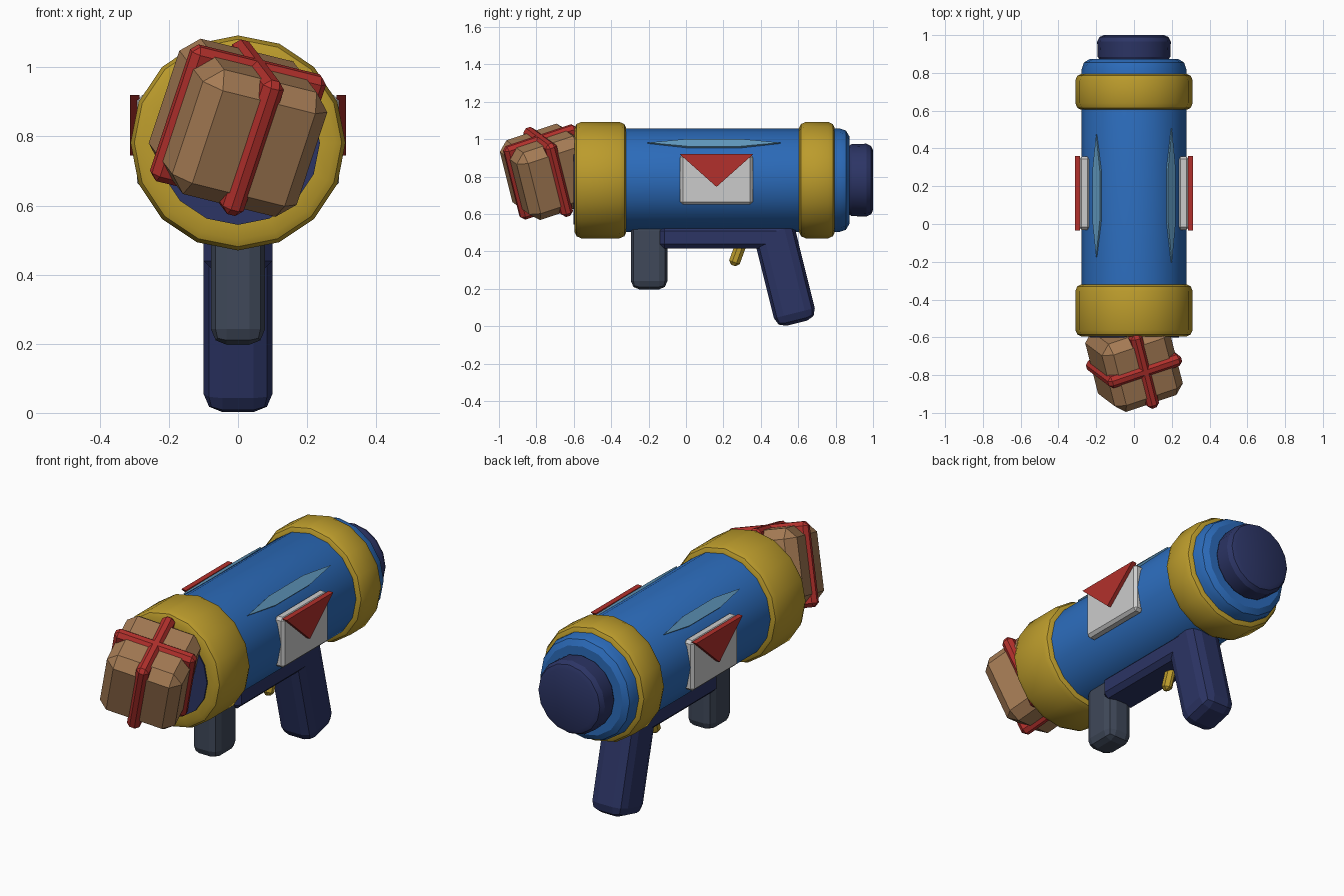
import bpy, bmesh, math
from mathutils import Matrix, Vector

if "Cube" in bpy.data.objects:
    bpy.data.objects.remove(bpy.data.objects["Cube"])

AXIS_Z = 0.781
SIDES = 16


def material(name, rgb):
    m = bpy.data.materials.new(name)
    m.diffuse_color = (*rgb, 1)
    m.use_nodes = True
    m.node_tree.nodes["Principled BSDF"].inputs["Base Color"].default_value = m.diffuse_color
    return m


BLUE = material("blue", (0.025, 0.15, 0.5))
GOLD = material("gold", (0.5, 0.33, 0.025))
NAVY = material("navy", (0.025, 0.035, 0.13))
SLATE = material("slate", (0.05, 0.065, 0.1))
RED = material("red", (0.45, 0.03, 0.025))
CARD = material("cardboard", (0.38, 0.2, 0.09))
SHINE = material("light_blue", (0.12, 0.32, 0.52))


def finish(name, bm, mat, smooth=True):
    bmesh.ops.recalc_face_normals(bm, faces=bm.faces)
    me = bpy.data.meshes.new(name)
    bm.to_mesh(me)
    bm.free()
    ob = bpy.data.objects.new(name, me)
    bpy.context.collection.objects.link(ob)
    if mat:
        me.materials.append(mat)
    if smooth:
        bpy.ops.object.select_all(action='DESELECT')
        bpy.context.view_layer.objects.active = ob
        ob.select_set(True)
        bpy.ops.object.shade_smooth_by_angle(angle=math.radians(28))
    return ob


def lathe(name, profile, mat, closed=False):
    """Spin (y, radius) points around the barrel axis."""
    bm = bmesh.new()
    vs = [bm.verts.new((0, y, AXIS_Z + r)) for y, r in profile]
    pairs = list(zip(vs, vs[1:] + vs[:1])) if closed else list(zip(vs, vs[1:]))
    edges = [bm.edges.new(p) for p in pairs]
    bmesh.ops.spin(bm, geom=vs + edges, cent=(0, 0, AXIS_Z), axis=(0, 1, 0),
                   angle=math.tau, steps=SIDES, use_duplicate=False)
    bmesh.ops.remove_doubles(bm, verts=bm.verts, dist=1e-4)
    return finish(name, bm, mat)


def block(name, size, mat, matrix, bevel=0.0, segments=1):
    """Bevelled box placed by a matrix."""
    bm = bmesh.new()
    bmesh.ops.create_cube(bm, size=1)
    bmesh.ops.scale(bm, vec=size, verts=bm.verts)
    if bevel:
        bmesh.ops.bevel(bm, geom=bm.edges[:], offset=bevel, segments=segments,
                        profile=0.5, affect='EDGES')
    bmesh.ops.transform(bm, matrix=matrix, verts=bm.verts)
    return finish(name, bm, mat, False)


def plate(name, outline, depth, mat, matrix):
    """Flat outline extruded along local z."""
    bm = bmesh.new()
    face = bm.faces.new([bm.verts.new((x, y, 0)) for x, y in outline])
    top = bmesh.ops.extrude_face_region(bm, geom=[face])["geom"]
    bmesh.ops.translate(bm, vec=(0, 0, depth),
                        verts=[g for g in top if isinstance(g, bmesh.types.BMVert)])
    bmesh.ops.transform(bm, matrix=matrix, verts=bm.verts)
    return finish(name, bm, mat, False)


def at(x, y, z):
    return Matrix.Translation((x, y, z))


# Barrel, muzzle and rear cap
lathe("barrel", [(-0.58, 0), (-0.58, 0.277), (0.82, 0.277), (0.855, 0.265),
                 (0.873, 0.235), (0.873, 0)], BLUE)
lathe("muzzle", [(-0.5, 0), (-0.5, 0.237), (-0.602, 0.237), (-0.602, 0)], NAVY)
lathe("rear_cap", [(0.85, 0), (0.85, 0.17), (0.885, 0.192), (0.965, 0.195),
                   (0.99, 0.182), (1.0, 0.16), (1.0, 0)], NAVY)

# Gold end rings
for name, y0, y1 in (("front_ring", -0.595, -0.32), ("rear_ring", 0.605, 0.795)):
    lathe(name, [(y0, 0.23), (y0, 0.28), (y0 + 0.01, 0.3), (y0 + 0.035, 0.311),
                 (y1 - 0.035, 0.311), (y1 - 0.01, 0.3), (y1, 0.28), (y1, 0.23)],
          GOLD, closed=True)

# Underside rail, grips and trigger
block("rail", (0.2, 0.68, 0.12), NAVY, at(0, 0.2, 0.475), 0.025)
block("front_grip", (0.156, 0.195, 0.36), SLATE, at(0, -0.197, 0.377), 0.045, 2)
block("rear_grip", (0.2, 0.225, 0.56), NAVY,
      at(0, 0.525, 0.288) @ Matrix.Rotation(math.radians(14), 4, 'X'), 0.055, 2)
block("trigger", (0.05, 0.06, 0.16), GOLD,
      at(0, 0.28, 0.4) @ Matrix.Rotation(math.radians(-20), 4, 'X'), 0.018)

# Side plates with red flap, and highlight strips, on both sides
for side, s in (("right", 1), ("left", -1)):
    block(side + "_plate", (0.06, 0.39, 0.27), None, at(s * 0.262, 0.163, 0.785), 0.015)
    facing = Matrix(((0, 0, s, s * 0.285), (1, 0, 0, 0.163), (0, 1, 0, 0), (0, 0, 0, 1)))
    plate(side + "_flap", [(-0.197, 0.92), (0, 0.745), (0.197, 0.92)], 0.028, RED, facing)
    n = Vector((s, 0, 1)).normalized()
    t = Vector((-s, 0, 1)).normalized()
    p = n * 0.268
    strip = Matrix(((0, t.x, n.x, p.x), (1, 0, 0, 0.15),
                    (0, t.z, n.z, AXIS_Z + p.z), (0, 0, 0, 1)))
    h = 0.355 if s > 0 else 0.325
    plate(side + "_highlight", [(-h, 0), (-h * 0.4, -0.028), (h * 0.4, -0.028), (h, 0),
                                (h * 0.4, 0.028), (-h * 0.4, 0.028)], 0.016, SHINE, strip)

# Tilted parcel in the muzzle, wrapped by two crossing straps
z = Vector((0.305, -0.23, 0.92)).normalized()
x = Vector((0.92, 0.31, -0.226))
x = (x - z * x.dot(z)).normalized()
y = z.cross(x)
tilt = Matrix((x, y, z)).transposed().to_4x4()
pose = at(0, -0.737, 0.825) @ tilt
block("parcel", (0.39, 0.39, 0.39), CARD, pose, 0.05)
block("strap_lengthwise", (0.065, 0.42, 0.42), RED, pose, 0.02)
block("strap_crosswise", (0.42, 0.065, 0.42), RED, pose, 0.02)
